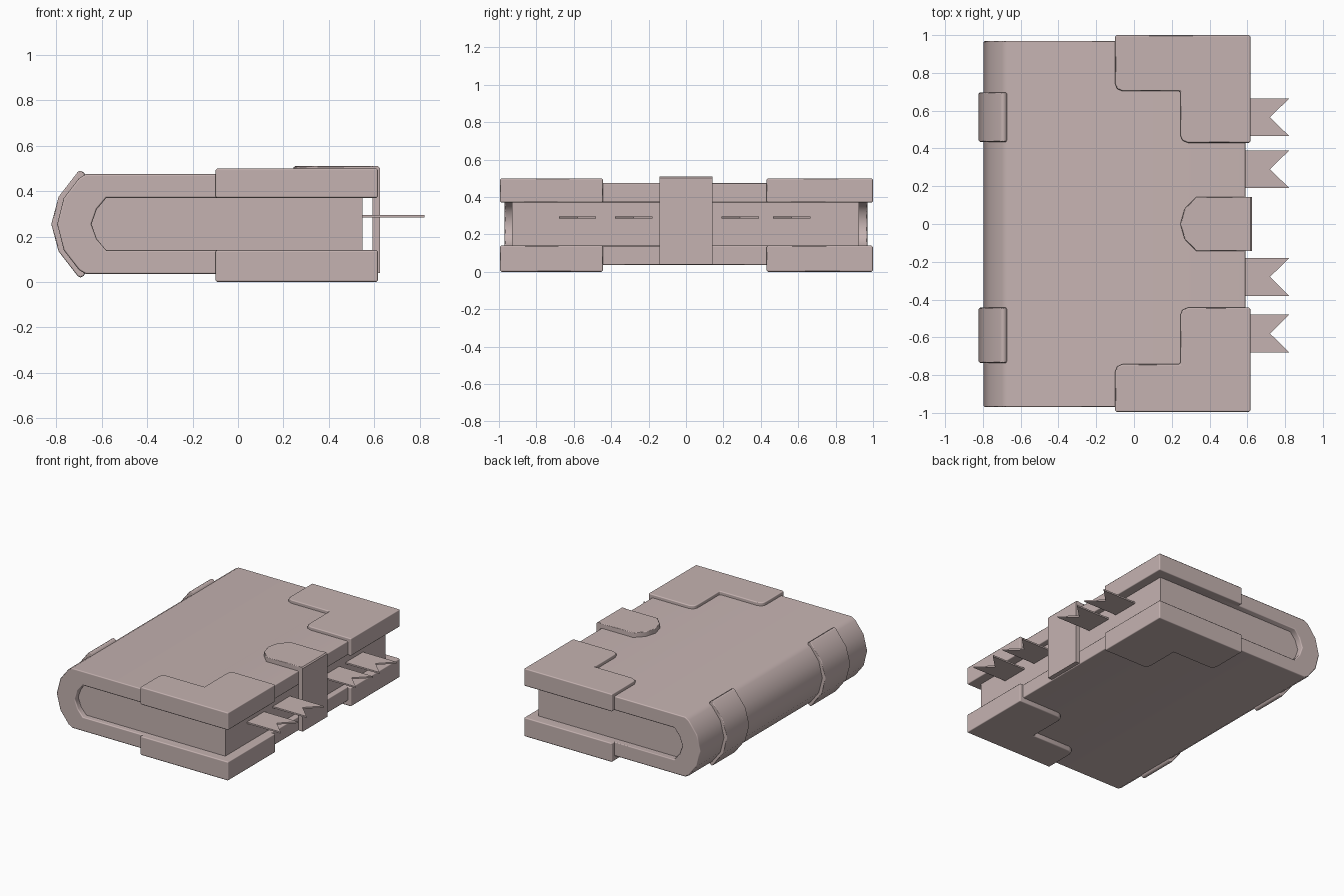
import bpy, bmesh
from mathutils import Vector

if "Cube" in bpy.data.objects:
    bpy.data.objects.remove(bpy.data.objects["Cube"])

# One dusty mauve leather colour for the whole book
MAT = bpy.data.materials.new("leather")
MAT.diffuse_color = (0.56, 0.45, 0.44, 1)
MAT.use_nodes = True
MAT.node_tree.nodes["Principled BSDF"].inputs["Base Color"].default_value = MAT.diffuse_color


def prism(name, profile, lo, hi, axis, bevel=0.008):
    """Extrude a closed 2D profile along 'Y' (points are x,z) or 'Z' (points are x,y)."""
    def place(p, d):
        return Vector((p[0], d, p[1])) if axis == 'Y' else Vector((p[0], p[1], d))
    bm = bmesh.new()
    a = [bm.verts.new(place(p, lo)) for p in profile]
    b = [bm.verts.new(place(p, hi)) for p in profile]
    bm.faces.new(a)
    bm.faces.new(b)
    n = len(profile)
    for i in range(n):
        j = (i + 1) % n
        bm.faces.new((a[i], a[j], b[j], b[i]))
    bmesh.ops.recalc_face_normals(bm, faces=bm.faces)
    for f in bm.faces:
        f.smooth = bevel > 0
    mesh = bpy.data.meshes.new(name)
    bm.to_mesh(mesh)
    bm.free()
    mesh.materials.append(MAT)
    obj = bpy.data.objects.new(name, mesh)
    bpy.context.collection.objects.link(obj)
    if bevel:
        m = obj.modifiers.new("soft_edges", 'BEVEL')
        m.width = bevel
        m.segments = 1
        m.limit_method = 'ANGLE'
        m.angle_limit = 1.0
        m.harden_normals = True
    return obj


MID = 0.255


def arc(points):
    """Mirror an upper half spine curve about the book's mid height."""
    return points + [(x, 2 * MID - z) for x, z in reversed(points) if z != MID]


# Cover: both boards and the faceted spine in one wrap
outer = arc([(0.59, 0.475), (-0.67, 0.475), (-0.70, 0.457), (-0.767, 0.37), (-0.796, MID)])
inner = arc([(0.59, 0.37), (-0.58, 0.37), (-0.622, 0.32), (-0.645, MID)])
prism("cover", outer + inner[::-1], -0.97, 0.97, 'Y')

# Page block filling the wrap
pages = arc([(0.548, 0.37), (-0.58, 0.37), (-0.622, 0.32), (-0.645, MID)])
prism("pages", pages, -0.93, 0.925, 'Y', 0)

# Raised spine bands
band_out = arc([(-0.678, 0.482), (-0.693, 0.49), (-0.705, 0.485), (-0.79, 0.375), (-0.822, MID)])
band_in = arc([(-0.67, 0.465), (-0.755, 0.365), (-0.785, MID)])
for name, lo, hi in (("spine_band_back", 0.435, 0.697), ("spine_band_front", -0.735, -0.443)):
    prism(name, band_out + band_in[::-1], lo, hi, 'Y', 0.006)

# L-shaped corner guards on both boards
for side, edge, arm, foot, s in (("back", 1.0, 0.703, 0.43, 1), ("front", -0.995, -0.742, -0.443, -1)):
    c = 0.04 * s
    shape = [(-0.10, edge), (0.617, edge), (0.617, foot), (0.285, foot), (0.256, foot + c * .3),
             (0.245, foot + c), (0.245, arm), (-0.06, arm), (-0.089, arm + c * .3), (-0.10, arm + c)]
    prism("corner_guard_top_" + side, shape, 0.37, 0.50, 'Z')
    prism("corner_guard_bottom_" + side, shape, 0.0, 0.14, 'Z')

# Clasp: rounded tongue on top plus the strap over the page edge
tongue = [(0.60, 0.143), (0.33, 0.143), (0.268, 0.08), (0.245, 0.0),
          (0.268, -0.08), (0.33, -0.143), (0.60, -0.143)]
prism("clasp_tongue", tongue, 0.465, 0.51, 'Z', 0.005)
strap = [(0.592, 0.04), (0.625, 0.04), (0.625, 0.502), (0.617, 0.51), (0.592, 0.51)]
prism("clasp_strap", strap, -0.143, 0.143, 'Y', 0)

# Swallow-tailed ribbon bookmarks
for i, y in enumerate((-0.58, -0.28, 0.29, 0.565)):
    tail = [(0.50, y - 0.1), (0.822, y - 0.1), (0.72, y), (0.822, y + 0.1), (0.50, y + 0.1)]
    prism("ribbon_%d" % (i + 1), tail, 0.284, 0.295, 'Z', 0)
